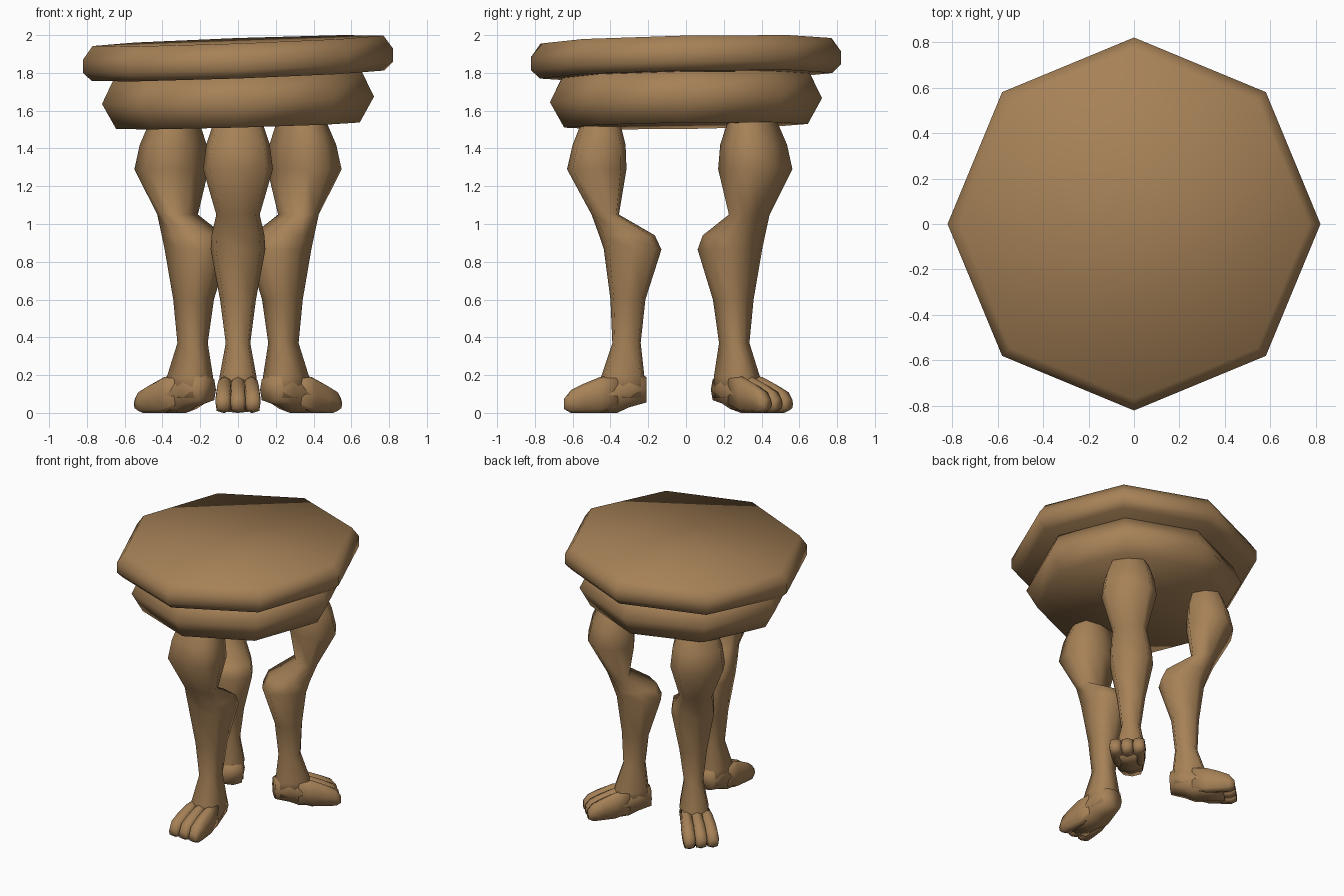
import bpy, bmesh, math
from mathutils import Vector

cube = bpy.data.objects.get("Cube")
if cube:
    bpy.data.objects.remove(cube)

wood = bpy.data.materials.new("warm_brown_wood")
wood.use_nodes = True
colour = (0.38, 0.22, 0.095, 1)
wood.diffuse_color = colour
wood.node_tree.nodes["Principled BSDF"].inputs["Base Color"].default_value = colour


def loft(name, rings):
    """Skin a list of closed point rings and cap both ends."""
    bm = bmesh.new()
    loops = [[bm.verts.new(p) for p in ring] for ring in rings]
    for a, b in zip(loops, loops[1:]):
        n = len(a)
        for i in range(n):
            j = (i + 1) % n
            bm.faces.new((a[i], a[j], b[j], b[i]))
    bm.faces.new(loops[0])
    bm.faces.new(loops[-1])
    bmesh.ops.recalc_face_normals(bm, faces=bm.faces)
    for f in bm.faces:
        f.smooth = True
    mesh = bpy.data.meshes.new(name)
    bm.to_mesh(mesh)
    bm.free()
    mesh.materials.append(wood)
    return mesh


def place(name, mesh, location=(0, 0, 0), angle=0):
    ob = bpy.data.objects.new(name, mesh)
    ob.location = location
    ob.rotation_euler.z = angle
    bpy.context.collection.objects.link(ob)
    return ob


def ring(centre, a, b, power=0.6, sides=8):
    """Rounded-box ring spanned by half-axes a and b."""
    pts = []
    for i in range(sides):
        t = math.tau * i / sides
        c, s = round(math.cos(t), 6), round(math.sin(t), 6)
        c = math.copysign(abs(c) ** power, c)
        s = math.copysign(abs(s) ** power, s)
        pts.append(Vector(centre) + Vector(a) * c + Vector(b) * s)
    return pts


def upright(rows):
    """Rings stacked in height: z, inner, outer, half width."""
    return [ring(((i + o) / 2, 0, z), ((o - i) / 2, 0, 0), (0, w, 0))
            for z, i, o, w in rows]


def forward(rows, y=0.0, splay=0.0):
    """Rings along the foot: reach, bottom, top, half width."""
    return [ring((u, y + splay * (u - rows[0][0]), (lo + hi) / 2),
                 (0, w, 0), (0, 0, (hi - lo) / 2))
            for u, lo, hi, w in rows]


def tilted_disc(name, profile, tilt_x, tilt_y):
    """Octagonal disc whose rings lean slightly."""
    rings = []
    for r, z in profile:
        row = []
        for i in range(8):
            t = math.tau * i / 8
            x, y = r * math.cos(t), r * math.sin(t)
            row.append((x, y, z + tilt_x * x + tilt_y * y))
        rings.append(row)
    return place(name, loft(name, rings))


# Seat: thin top slab over a swollen apron
tilted_disc("seat_top", [(0.775, 1.785), (0.82, 1.83), (0.82, 1.90), (0.77, 1.97)],
            0.036, 0.019)
tilted_disc("seat_apron", [(0.645, 1.52), (0.72, 1.655), (0.655, 1.79)], 0.027, 0.015)

# Shared leg meshes, with local +x pointing outward
leg = loft("leg", upright([
    (1.57, 0.36, 0.54, 0.11), (1.52, 0.345, 0.56, 0.135), (1.42, 0.32, 0.60, 0.168),
    (1.29, 0.315, 0.63, 0.185), (1.05, 0.355, 0.50, 0.115), (0.94, 0.165, 0.46, 0.14),
    (0.865, 0.13, 0.435, 0.145), (0.60, 0.215, 0.40, 0.095), (0.37, 0.24, 0.39, 0.065),
    (0.19, 0.22, 0.45, 0.098), (0.08, 0.215, 0.46, 0.09)]))
foot = loft("foot", forward([
    (0.21, 0.055, 0.19, 0.07), (0.30, 0.03, 0.24, 0.095), (0.365, 0.0, 0.23, 0.10),
    (0.46, 0.0, 0.16, 0.108), (0.57, 0.0, 0.09, 0.095)]))
toe_rows = [(0.36, 0.03, 0.20, 0.03), (0.455, 0.0, 0.19, 0.04), (0.54, 0.0, 0.155, 0.044),
            (0.61, 0.0, 0.12, 0.042), (0.645, 0.02, 0.075, 0.03)]
toes = {"middle_toe": loft("middle_toe", forward(toe_rows)),
        "left_toe": loft("left_toe", forward(toe_rows, 0.066, 0.05)),
        "right_toe": loft("right_toe", forward(toe_rows, -0.066, -0.05))}

# Three legs, one in front and two angled at the back
for side, degrees, shift in (("front", -90, 0.015), ("back_left", 45, 0.025),
                             ("back_right", 135, 0.025)):
    angle = math.radians(degrees)
    spot = (shift * math.cos(angle), 0.015 + shift * math.sin(angle), 0)
    place(side + "_leg", leg, spot, angle)
    place(side + "_foot", foot, spot, angle)
    for name, mesh in toes.items():
        place(side + "_" + name, mesh, spot, angle)
